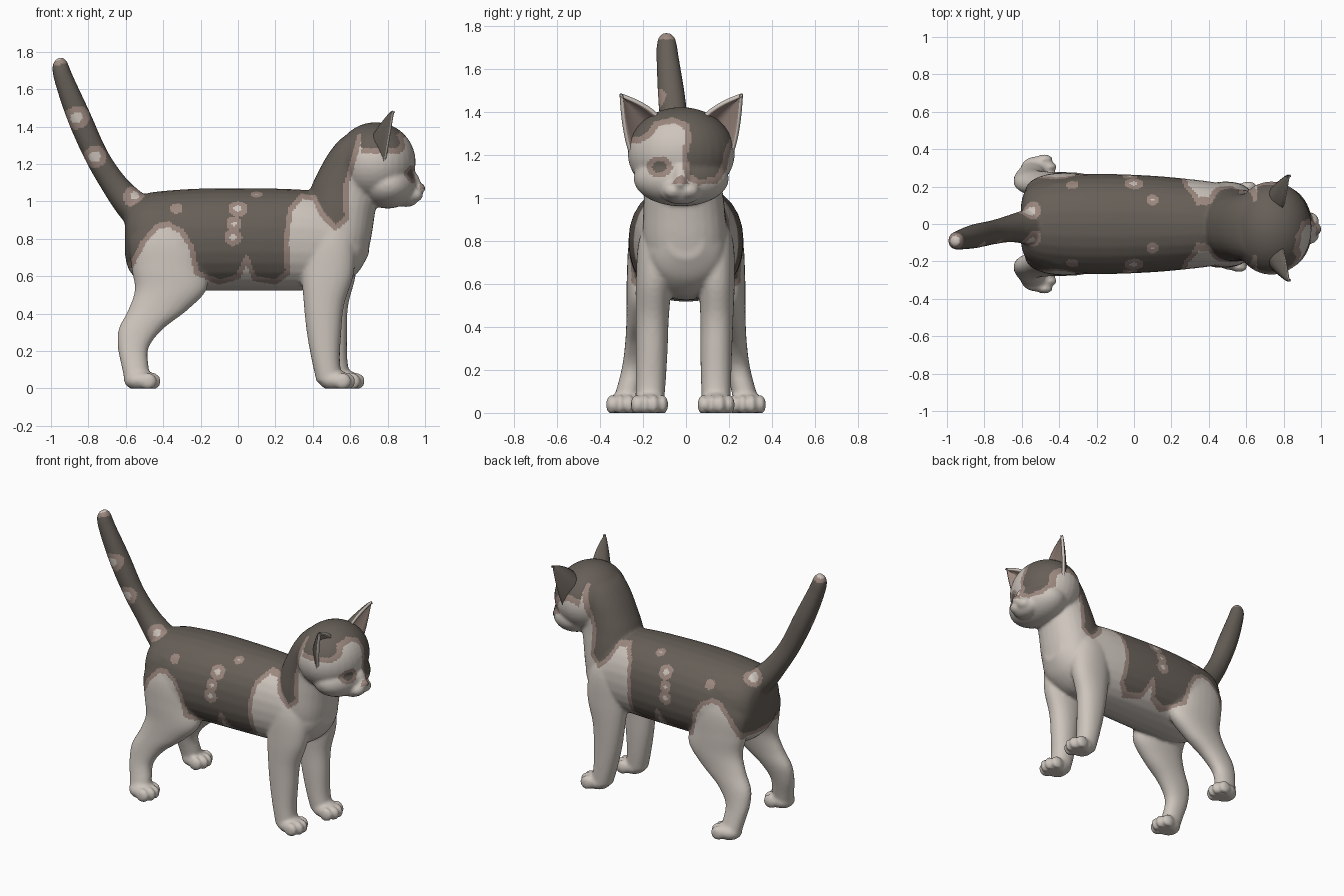
import bpy, bmesh, math
from mathutils import Vector, Matrix

if "Cube" in bpy.data.objects:
    bpy.data.objects.remove(bpy.data.objects["Cube"])


def material(name, rgb):
    m = bpy.data.materials.new(name)
    m.diffuse_color = (*rgb, 1)
    m.use_nodes = True
    m.node_tree.nodes["Principled BSDF"].inputs["Base Color"].default_value = m.diffuse_color
    return m


MATS = [material("dark_fur", (0.135, 0.115, 0.097)),
        material("tan_fur", (0.33, 0.245, 0.21)),
        material("pale_fur", (0.61, 0.555, 0.505))]
HEAD_Y = -0.022


def resample(rows, steps=6):
    """Catmull-Rom interpolation of rows of numbers."""
    out = []
    for i in range(len(rows) - 1):
        p0, p1 = rows[max(i - 1, 0)], rows[i]
        p2, p3 = rows[i + 1], rows[min(i + 2, len(rows) - 1)]
        for k in range(steps):
            t = k / steps
            out.append([0.5 * (2 * b + (c - a) * t + (2 * a - 5 * b + 4 * c - d) * t * t
                               + (3 * b - a - 3 * c + d) * t ** 3)
                        for a, b, c, d in zip(p0, p1, p2, p3)])
    return out + [list(rows[-1])]


def loft(bm, rows, frame, n=28):
    """Skin elliptical rings; frame(row) gives centre and two half-axes."""
    rings = []
    for row in resample(rows):
        c, u, v = (Vector(a) for a in frame(row))
        ring = []
        for k in range(n):
            a = 2 * math.pi * k / n
            ca, sa = math.cos(a), math.sin(a)
            ring.append(bm.verts.new(c + u * math.copysign(abs(ca) ** 0.92, ca)
                                     + v * math.copysign(abs(sa) ** 0.92, sa)))
        rings.append(ring)
    for a, b in zip(rings, rings[1:]):
        for k in range(n):
            bm.faces.new((a[k], a[(k + 1) % n], b[(k + 1) % n], b[k]))
    bm.faces.new(rings[0])
    bm.faces.new(rings[-1])


def ball(bm, c, r):
    bmesh.ops.create_uvsphere(bm, u_segments=32, v_segments=20, radius=1,
                              matrix=Matrix.Translation(c) @ Matrix.Diagonal((*r, 1)))


bm = bmesh.new()

# torso: x, bottom, top, half width
loft(bm, [(-0.605, 0.72, 0.92, 0.10), (-0.58, 0.63, 0.99, 0.18), (-0.5, 0.56, 1.04, 0.235),
          (-0.35, 0.52, 1.06, 0.262), (-0.15, 0.525, 1.07, 0.268), (0.1, 0.525, 1.07, 0.258),
          (0.3, 0.525, 1.065, 0.24), (0.42, 0.53, 1.05, 0.225), (0.54, 0.55, 0.99, 0.205),
          (0.64, 0.62, 0.94, 0.16), (0.70, 0.72, 0.88, 0.08)],
     lambda r: ((r[0], 0, (r[1] + r[2]) / 2), (0, r[3], 0), (0, 0, (r[2] - r[1]) / 2)))

# neck: z, back x, front x, half width
loft(bm, [(0.7, 0.38, 0.69, 0.18), (0.82, 0.36, 0.715, 0.195), (0.95, 0.36, 0.735, 0.19),
          (1.06, 0.385, 0.76, 0.18), (1.15, 0.425, 0.8, 0.18), (1.25, 0.48, 0.85, 0.185),
          (1.33, 0.545, 0.85, 0.17), (1.385, 0.63, 0.82, 0.13)],
     lambda r: (((r[1] + r[2]) / 2, HEAD_Y * max(0, r[0] - 0.7) * 1.6, r[0]),
                ((r[2] - r[1]) / 2, 0, 0), (0, r[3], 0)))

# head: skull, jaw, muzzle, cheeks, nose
ball(bm, (0.735, HEAD_Y, 1.21), (0.215, 0.25, 0.213))
ball(bm, (0.80, HEAD_Y, 1.09), (0.155, 0.222, 0.128))
ball(bm, (0.90, HEAD_Y, 1.035), (0.075, 0.10, 0.065))
ball(bm, (0.925, HEAD_Y, 1.09), (0.05, 0.045, 0.075))
ball(bm, (0.975, HEAD_Y - 0.005, 1.07), (0.028, 0.032, 0.026))
for s in (-1, 1):
    ball(bm, (0.94, HEAD_Y + s * 0.035, 1.035), (0.05, 0.05, 0.04))

# tail: x, y, z, radius
loft(bm, [(-0.48, -0.01, 0.89, 0.10), (-0.565, -0.015, 0.98, 0.092), (-0.66, -0.025, 1.09, 0.072),
          (-0.755, -0.045, 1.24, 0.064), (-0.85, -0.065, 1.45, 0.064),
          (-0.93, -0.085, 1.65, 0.052), (-0.955, -0.09, 1.735, 0.042), (-0.962, -0.09, 1.765, 0.015)],
     lambda r: (r[:3], (0.9 * r[3], 0, 0.43 * r[3]), (0, r[3], 0)))


# legs and paws: z, x, y, half depth, half width
FRONT = [(0.95, 0.47, 0.11, 0.09, 0.06), (0.8, 0.48, 0.13, 0.14, 0.09), (0.62, 0.48, 0.145, 0.14, 0.085),
         (0.45, 0.46, 0.15, 0.108, 0.077), (0.3, 0.46, 0.15, 0.092, 0.074),
         (0.15, 0.47, 0.152, 0.075, 0.07), (0.04, 0.49, 0.155, 0.07, 0.066)]
HIND = [(0.95, -0.38, 0.14, 0.12, 0.08), (0.8, -0.38, 0.165, 0.2, 0.1), (0.65, -0.37, 0.175, 0.2, 0.1),
        (0.53, -0.36, 0.19, 0.192, 0.087), (0.42, -0.43, 0.205, 0.158, 0.073),
        (0.32, -0.52, 0.22, 0.118, 0.064), (0.22, -0.56, 0.24, 0.082, 0.057),
        (0.12, -0.55, 0.265, 0.072, 0.057), (0.04, -0.535, 0.285, 0.07, 0.062)]


def leg(rows, side, paw_x, dx, dy):
    def frame(r):
        k = max(0, 1 - r[0] / 0.8)
        return (r[1] + dx * k, side * r[2] + dy * k, r[0]), (r[3], 0, 0), (0, r[4], 0)
    loft(bm, rows, frame)
    px, py = paw_x + dx, side * rows[-1][2] + dy
    ball(bm, (px, py, 0.048), (0.085, 0.076, 0.055))
    for j, o in enumerate((-0.062, -0.021, 0.021, 0.062)):
        fwd = 0.068 if j in (1, 2) else 0.045
        ball(bm, (px + fwd, py + o, 0.042), (0.045, 0.025, 0.045))


leg(FRONT, -1, 0.515, 0.0, -0.015)
leg(FRONT, 1, 0.515, 0.05, -0.015)
for s in (-1, 1):
    leg(HIND, s, -0.525, 0.0, 0.0)

bmesh.ops.recalc_face_normals(bm, faces=bm.faces)
raw = bpy.data.meshes.new("kitten_parts")
bm.to_mesh(raw)
bm.free()

# fuse all body parts into one soft skin
body = bpy.data.objects.new("kitten_body", raw)
bpy.context.collection.objects.link(body)
rm = body.modifiers.new("fuse", 'REMESH')
rm.mode, rm.voxel_size = 'VOXEL', 0.0105
sm = body.modifiers.new("soften", 'SMOOTH')
sm.factor, sm.iterations = 0.5, 6
deps = bpy.context.evaluated_depsgraph_get()
skin = bpy.data.meshes.new_from_object(body.evaluated_get(deps))
body.modifiers.clear()
body.data = skin
for v in skin.vertices:
    v.co.z = max(v.co.z, 0.004) - 0.004 * max(0, 1 - v.co.z)

# coat pattern: dark outline seen from the side (x, z) and on the face (y, z)
SIDE = [(-1.3, 0.66), (-0.57, 0.66), (-0.51, 0.78), (-0.43, 0.87), (-0.37, 0.88), (-0.3, 0.84),
        (-0.25, 0.76), (-0.22, 0.62), (-0.1, 0.57), (0.0, 0.6), (0.045, 0.7), (0.09, 0.59), (0.2, 0.57),
        (0.265, 0.62), (0.255, 0.8), (0.28, 0.96), (0.34, 1.03), (0.41, 1.02), (0.45, 0.93),
        (0.52, 0.86), (0.58, 0.91), (0.575, 1.08), (0.615, 1.22), (0.65, 1.35), (1.3, 1.35),
        (1.3, 2), (-1.3, 2)]
FACE = [(-0.6, 1.3), (-0.22, 1.27), (-0.17, 1.30), (-0.14, 1.345), (-0.06, 1.365), (0.0, 1.34),
        (0.015, 1.28), (-0.005, 1.2), (0.01, 1.1), (0.06, 1.075), (0.14, 1.085), (0.175, 1.14),
        (0.19, 1.22), (0.22, 1.28), (0.6, 1.3), (0.6, 2), (-0.6, 2)]
# spots: x, |y|, z, radius
SPOTS = [(0.0, 0.23, 0.97, 0.042), (-0.02, 0.26, 0.88, 0.03), (-0.025, 0.27, 0.81, 0.035),
         (0.1, 0.13, 1.04, 0.022), (0.35, 0.19, 0.99, 0.045), (-0.33, 0.22, 0.97, 0.025),
         (-0.56, 0.07, 1.02, 0.05), (-0.765, 0.09, 1.24, 0.05), (-0.86, 0.1, 1.45, 0.055),
         (-0.96, 0.09, 1.77, 0.045)]


def inside_distance(p, q, poly):
    """Signed distance to a polygon, positive inside."""
    best, inside = 9.0, False
    ax, ay = poly[-1]
    for bx, by in poly:
        ex, ey, wx, wy = bx - ax, by - ay, p - ax, q - ay
        t = min(1, max(0, (wx * ex + wy * ey) / (ex * ex + ey * ey)))
        best = min(best, (wx - ex * t) ** 2 + (wy - ey * t) ** 2)
        if (ay > q) != (by > q) and p < ax + ex * (q - ay) / ey:
            inside = not inside
        ax, ay = bx, by
    return math.sqrt(best) * (1 if inside else -1)


def fur(c):
    x, y, z = c
    if z < 0.5:
        return 2
    if x > 0.66 and z > 0.95:
        f = inside_distance(y, z, FACE)
        if x > 0.8:  # eyes and nose
            f = max(f, 0.045 - math.hypot(abs(y - HEAD_Y) - 0.102, (z - 1.145) * 1.25))
            if x > 0.975 and z > 1.065:
                return 1
    else:
        f = inside_distance(x, z, SIDE)
        for sx, sy, sz, r in SPOTS:
            f = min(f, math.dist((x, abs(y), z), (sx, sy, sz)) - r)
    return 0 if f > 0.012 else (1 if f > -0.016 else 2)


skin.materials.clear()
for m in MATS:
    skin.materials.append(m)
skin.polygons.foreach_set("material_index", [fur(p.center) for p in skin.polygons])
skin.shade_smooth()

# ears: cupped shells, mirrored across the head
A, B, T = Vector((0.79, -0.09, 1.37)), Vector((0.775, -0.235, 1.19)), Vector((0.825, -0.285, 1.485))
back = Vector((-0.95, 0.2, 0.1)).normalized()
bm = bmesh.new()
NU, NV = 14, 12
grid = []
for j in range(NV + 1):
    v = j / NV
    w = (1 - v ** 1.5) * 0.97 + 0.03
    row = []
    for i in range(NU + 1):
        u = i / NU - 0.5
        mid = (A + B) / 2
        p = mid.lerp(T, v) + (B - A) * u * w + back * 0.1 * (1 - 4 * u * u) * (1 - v) ** 0.8
        row.append(bm.verts.new(p))
    grid.append(row)
for j in range(NV):
    for i in range(NU):
        bm.faces.new((grid[j][i], grid[j][i + 1], grid[j + 1][i + 1], grid[j + 1][i]))
bm.normal_update()
if sum((f.normal.dot(back) for f in bm.faces)) < 0:
    bmesh.ops.reverse_faces(bm, faces=bm.faces)
ear_mesh = bpy.data.meshes.new("ears")
bm.to_mesh(ear_mesh)
bm.free()
ears = bpy.data.objects.new("ears", ear_mesh)
ears.location.y = HEAD_Y
bpy.context.collection.objects.link(ears)
for m in MATS:
    ear_mesh.materials.append(m)
ear_mesh.shade_smooth()
so = ears.modifiers.new("thickness", 'SOLIDIFY')
so.thickness, so.offset = 0.018, -1
so.material_offset, so.material_offset_rim = 1, 2
mi = ears.modifiers.new("pair", 'MIRROR')
mi.use_axis = (False, True, False)
mi.use_mirror_merge = False
